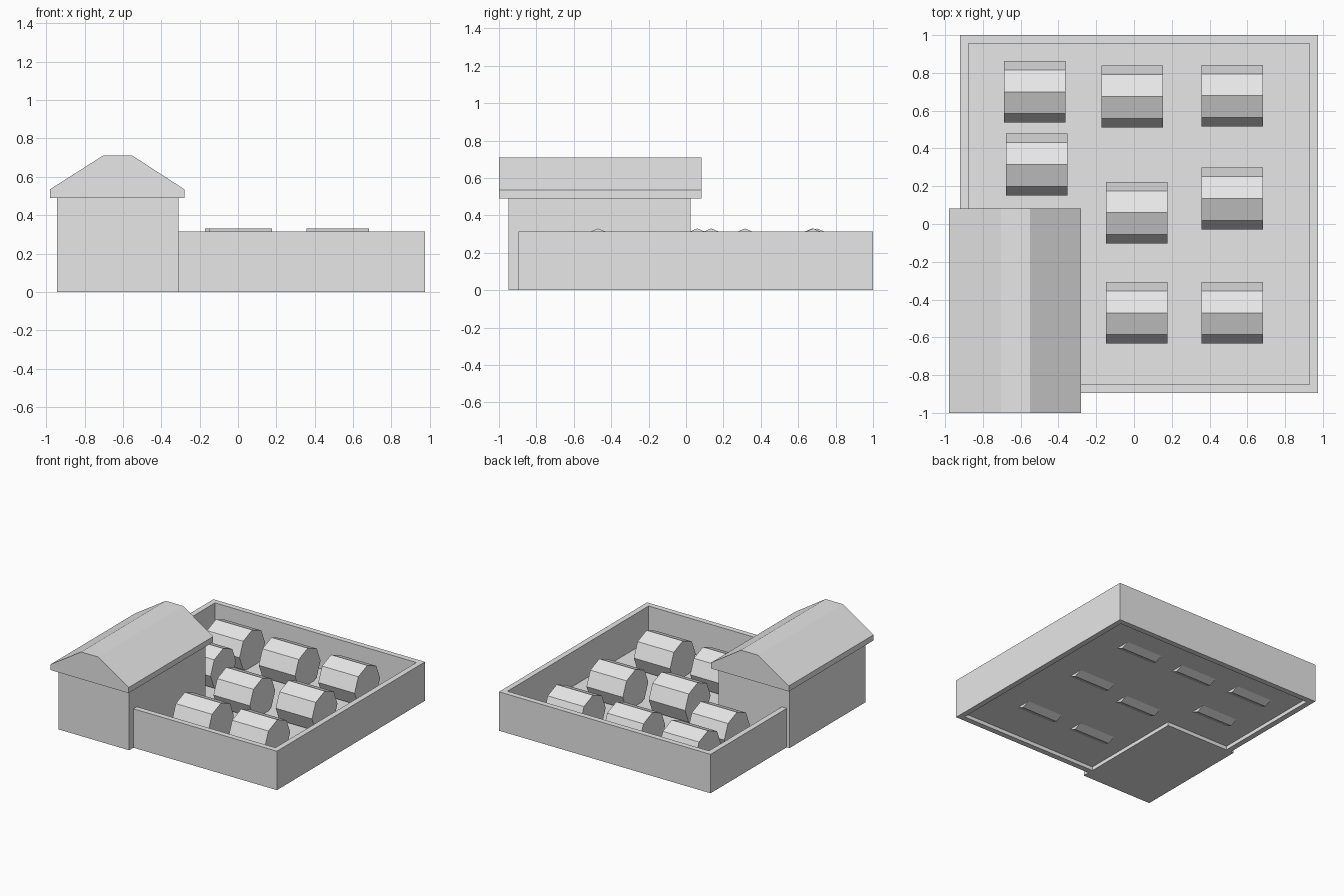
import bpy, bmesh
from math import pi
from mathutils import Matrix

cube = bpy.data.objects.get("Cube")
if cube:
    bpy.data.objects.remove(cube, do_unlink=True)

grey = bpy.data.materials.new("plain_grey")
grey.use_nodes = True
grey.diffuse_color = (0.8, 0.8, 0.8, 1)
grey.node_tree.nodes["Principled BSDF"].inputs["Base Color"].default_value = (0.8, 0.8, 0.8, 1)


def finish(name, bm):
    bmesh.ops.recalc_face_normals(bm, faces=bm.faces)
    mesh = bpy.data.meshes.new(name)
    bm.to_mesh(mesh)
    bm.free()
    mesh.materials.append(grey)
    obj = bpy.data.objects.new(name, mesh)
    bpy.context.collection.objects.link(obj)
    return obj


def extrude(name, points, offset):
    """Closed prism from a planar outline."""
    bm = bmesh.new()
    face = bm.faces.new([bm.verts.new(p) for p in points])
    moved = bmesh.ops.extrude_face_region(bm, geom=[face], use_keep_orig=True)["geom"]
    bmesh.ops.translate(bm, vec=offset, verts=[v for v in moved if isinstance(v, bmesh.types.BMVert)])
    return finish(name, bm)


def rect(x0, x1, y0, y1, z):
    return [(x0, y0, z), (x1, y0, z), (x1, y1, z), (x0, y1, z)]


# Yard wall: a rectangular ring
X0, X1, Y0, Y1, WALL, HEIGHT = -0.92, 0.975, -0.895, 1.0, 0.045, 0.315
bm = bmesh.new()
rings = []
for inset, z in ((0, 0), (0, HEIGHT), (WALL, HEIGHT), (WALL, 0)):
    corners = rect(X0 + inset, X1 - inset, Y0 + inset, Y1 - inset, z)
    rings.append([bm.verts.new(c) for c in corners])
for a, b in zip(rings, rings[1:] + rings[:1]):
    for i in range(4):
        j = (i + 1) % 4
        bm.faces.new((a[i], a[j], b[j], b[i]))
finish("yard_wall", bm)

# Yard floor, raised a little off the ground
extrude("yard_floor", rect(X0 + WALL, X1 - WALL, Y0 + WALL, Y1 - WALL, 0.03), (0, 0, 0.005))

# Corner building and its flat-topped roof
extrude("building_walls", rect(-0.945, -0.31, -0.95, 0.025, 0), (0, 0, 0.49))
roof = [(-0.98, 0.49), (-0.28, 0.49), (-0.28, 0.535), (-0.55, 0.71), (-0.705, 0.71), (-0.98, 0.535)]
extrude("building_roof", [(x, -1.0, z) for x, z in roof], (0, 1.083, 0))

# Octagonal tanks lying along x, corner upward
tanks = [(-0.525, 0.70), (-0.01, 0.675), (0.52, 0.68), (-0.515, 0.315),
         (0.015, 0.06), (0.52, 0.135), (0.015, -0.47), (0.52, -0.47)]
for n, (x, y) in enumerate(tanks, 1):
    bm = bmesh.new()
    bmesh.ops.create_cone(bm, cap_ends=True, segments=8, radius1=0.163, radius2=0.163, depth=0.325,
                          matrix=Matrix.Translation((x, y, 0.167)) @ Matrix.Rotation(pi / 2, 4, "Y"))
    finish(f"tank_{n}", bm)
